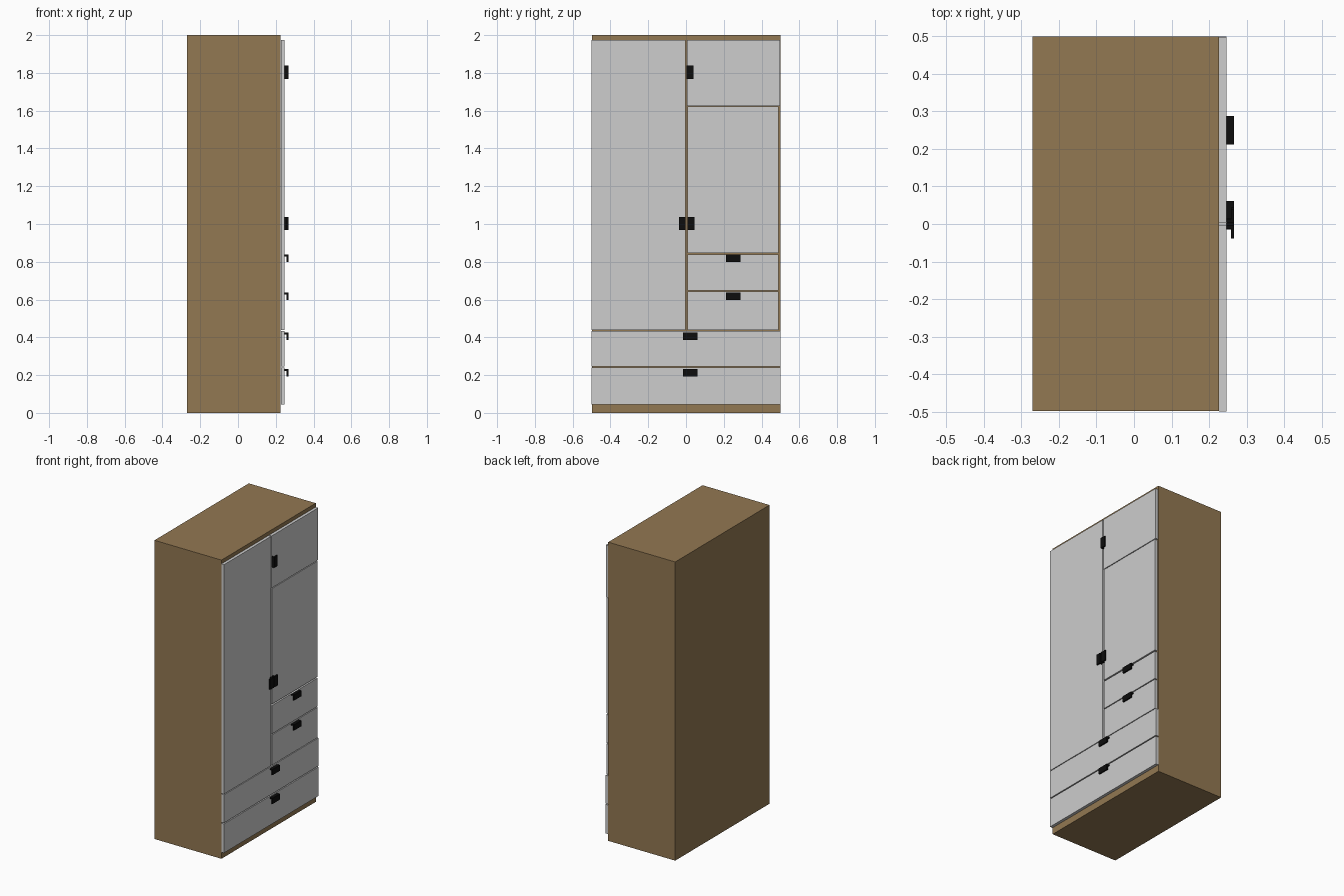
import bpy

if "Cube" in bpy.data.objects:
    bpy.data.objects.remove(bpy.data.objects["Cube"])


def material(name, rgb):
    m = bpy.data.materials.new(name)
    m.diffuse_color = (*rgb, 1)
    m.use_nodes = True
    m.node_tree.nodes["Principled BSDF"].inputs["Base Color"].default_value = m.diffuse_color
    return m


wood = material("brown_wood", (0.29, 0.188, 0.084))
grey = material("light_grey_front", (0.61, 0.61, 0.61))
black = material("black_metal", (0.004, 0.004, 0.004))


def box(name, x, y, z, mat):
    """Box from (min, max) ranges on each axis."""
    v = [(a, b, c) for a in x for b in y for c in z]
    f = [(0, 1, 3, 2), (4, 6, 7, 5), (0, 4, 5, 1), (2, 3, 7, 6), (0, 2, 6, 4), (1, 5, 7, 3)]
    me = bpy.data.meshes.new(name)
    me.from_pydata(v, [], f)
    me.materials.append(mat)
    ob = bpy.data.objects.new(name, me)
    bpy.context.collection.objects.link(ob)
    return ob


def bracket(name, y, z, axis):
    """L-shaped pull, extruded along y or z: a flange plus an outer lip."""
    x0, x1, t = 0.246, 0.267, 0.009
    if axis == "y":      # drawer pull, the lip hangs down from the flange
        prof = [(x0, z[1]), (x1, z[1]), (x1, z[0]), (x1 - t, z[0]), (x1 - t, z[1] - t), (x0, z[1] - t)]
        v = [(px, e, pz) for e in y for px, pz in prof]
    else:                # door pull, the flange sits at the door's edge y[0]
        s = t if y[1] > y[0] else -t
        prof = [(x0, y[0]), (x1, y[0]), (x1, y[1]), (x1 - t, y[1]), (x1 - t, y[0] + s), (x0, y[0] + s)]
        v = [(px, py, e) for e in z for px, py in prof]
    n = 6
    f = [tuple(range(n)), tuple(range(2 * n - 1, n - 1, -1))]
    f += [(i, i + n, (i + 1) % n + n, (i + 1) % n) for i in range(n)]
    me = bpy.data.meshes.new(name)
    me.from_pydata(v, [], f)
    me.materials.append(black)
    ob = bpy.data.objects.new(name, me)
    bpy.context.collection.objects.link(ob)
    # consistent outward normals
    import bmesh
    bm = bmesh.new()
    bm.from_mesh(me)
    bmesh.ops.recalc_face_normals(bm, faces=bm.faces)
    bm.to_mesh(me)
    bm.free()


# Carcass
box("cabinet_body", (-0.27, 0.226), (-0.498, 0.5), (0, 2), wood)

# Doors and drawer fronts
fronts = [
    ("tall_door", (-0.5, -0.003), (0.439, 1.975)),
    ("upper_door", (0.004, 0.497), (1.626, 1.975)),
    ("middle_door", (0.008, 0.491), (0.847, 1.621)),
    ("small_drawer_upper", (0.008, 0.491), (0.648, 0.838)),
    ("small_drawer_lower", (0.008, 0.491), (0.439, 0.642)),
    ("wide_drawer_upper", (-0.5, 0.5), (0.246, 0.434)),
    ("wide_drawer_lower", (-0.5, 0.5), (0.045, 0.239)),
]
for name, y, z in fronts:
    box(name, (0.2265, 0.246), y, z, grey)

# Drawer pulls
for i, (yc, top) in enumerate([(0.25, 0.838), (0.25, 0.637), (0.023, 0.425), (0.023, 0.232)]):
    bracket(f"drawer_pull_{i + 1}", (yc - 0.038, yc + 0.038), (top - 0.039, top), "y")

# Door pulls
bracket("tall_door_pull", (-0.003, -0.038), (0.967, 1.037), "z")
bracket("middle_door_pull", (0.007, 0.044), (0.967, 1.037), "z")
bracket("upper_door_pull", (0.003, 0.039), (1.767, 1.838), "z")
